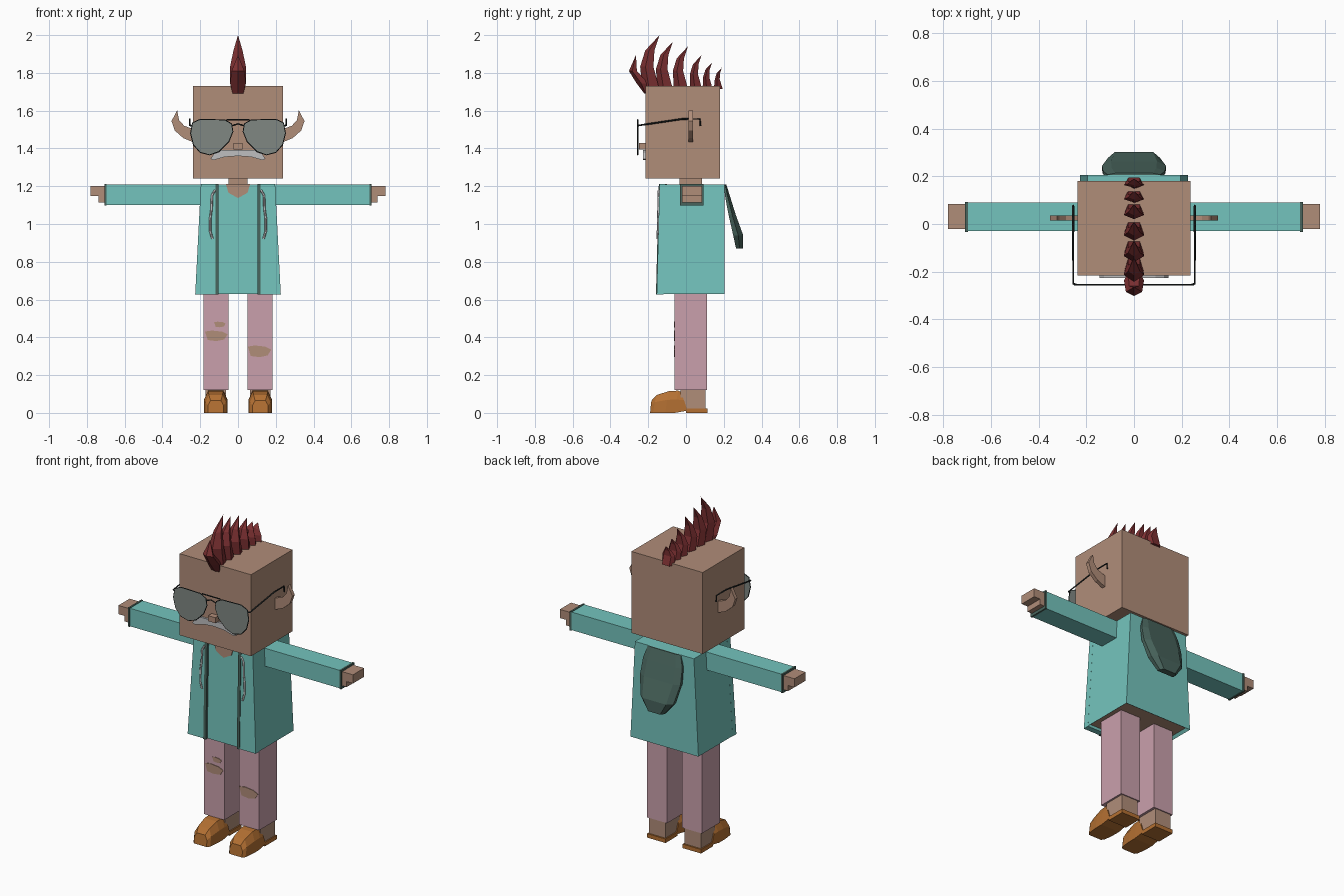
import bpy
import bmesh

cube = bpy.data.objects.get("Cube")
if cube:
    bpy.data.objects.remove(cube, do_unlink=True)


def material(name, r, g, b):
    m = bpy.data.materials.new(name)
    m.use_nodes = True
    m.diffuse_color = (r, g, b, 1)
    m.node_tree.nodes["Principled BSDF"].inputs["Base Color"].default_value = (r, g, b, 1)
    return m


SKIN = material("skin", 0.434, 0.266, 0.191)
TEAL = material("teal_cloth", 0.174, 0.552, 0.508)
DARK = material("dark_green_trim", 0.065, 0.127, 0.107)
PINK = material("pink_cloth", 0.591, 0.352, 0.413)
LEATHER = material("orange_leather", 0.456, 0.162, 0.032)
HAIR = material("dark_red_hair", 0.205, 0.03, 0.032)
LENS = material("grey_lens", 0.216, 0.245, 0.225)
METAL = material("black_metal", 0.015, 0.02, 0.02)
PALE = material("pale_grey", 0.52, 0.52, 0.53)


def loft(name, rings, mat, finish=None):
    """Skin a row of matching rings and cap both ends."""
    bm = bmesh.new()
    loops = [[bm.verts.new(p) for p in ring] for ring in rings]
    for a, b in zip(loops, loops[1:]):
        for i in range(len(a)):
            j = (i + 1) % len(a)
            bm.faces.new((a[i], a[j], b[j], b[i]))
    bm.faces.new(loops[0])
    bm.faces.new(loops[-1])
    bmesh.ops.remove_doubles(bm, verts=bm.verts, dist=0.0005)
    bmesh.ops.recalc_face_normals(bm, faces=bm.faces)
    me = bpy.data.meshes.new(name)
    me.materials.append(mat)
    if finish:
        finish(bm, me)
    bm.to_mesh(me)
    bm.free()
    ob = bpy.data.objects.new(name, me)
    bpy.context.collection.objects.link(ob)
    return ob


def rect(x0, x1, y0, y1, z):
    return [(x0, y0, z), (x1, y0, z), (x1, y1, z), (x0, y1, z)]


def box(name, x, y, z, mat):
    return loft(name, [rect(*x, *y, z[0]), rect(*x, *y, z[1])], mat)


def plate(name, outline, y0, y1, mat):
    """Front-facing outline in x and z, given depth along y."""
    return loft(name, [[(x, y, z) for x, z in outline] for y in (y0, y1)], mat)


def wire(name, points, radius, mat, closed=False):
    cu = bpy.data.curves.new(name, "CURVE")
    cu.dimensions = "3D"
    cu.bevel_depth = radius
    cu.bevel_resolution = 0
    sp = cu.splines.new("POLY")
    sp.points.add(len(points) - 1)
    for p, co in zip(sp.points, points):
        p.co = (*co, 1)
    sp.use_cyclic_u = closed
    cu.use_fill_caps = True
    cu.materials.append(mat)
    ob = bpy.data.objects.new(name, cu)
    bpy.context.collection.objects.link(ob)
    return ob


# Head, nose, neck
box("head", (-0.237, 0.237), (-0.215, 0.18), (1.24, 1.73), SKIN)
box("nose", (-0.024, 0.024), (-0.25, -0.21), (1.395, 1.428), SKIN)
box("neck", (-0.05, 0.05), (-0.035, 0.085), (1.18, 1.25), SKIN)
half = [(0, 1.392), (0.09, 1.392), (0.125, 1.375), (0.145, 1.345), (0.13, 1.338), (0.07, 1.355), (0, 1.36)]
plate("moustache", half + [(-x, z) for x, z in half[-2:0:-1]], -0.227, -0.21, PALE)


# Jacket body, hollowed at the hem with the torso showing inside
def hollow_hem(bm, me):
    me.materials.append(SKIN)
    hem = min(bm.faces, key=lambda f: f.calc_center_median().z)
    bmesh.ops.inset_region(bm, faces=[hem], thickness=0.02)
    for v in hem.verts:
        v.co.z += 0.015
    hem.material_index = 1


loft("jacket_body", [rect(-0.226, 0.226, -0.145, 0.205, 0.63),
                     rect(-0.196, 0.196, -0.13, 0.205, 1.21)], TEAL, hollow_hem)
plate("neckline", [(-0.065, 1.212), (0.065, 1.212), (0.05, 1.165), (0, 1.137), (-0.05, 1.165)],
      -0.137, -0.1, SKIN)

# Hood hanging behind the back
hood = []
for z, y_in, y_out, w in ((1.21, 0.2, 0.213, 0.11), (1.14, 0.208, 0.235, 0.13), (1.05, 0.225, 0.263, 0.134),
                          (0.94, 0.25, 0.303, 0.11), (0.87, 0.265, 0.303, 0.055)):
    y_mid = y_in * 0.5 + y_out * 0.5
    right = [(w, y_in), (w, y_mid), (w * 0.72, y_out)]
    hood.append([(x, y, z) for x, y in right + [(-x, y) for x, y in reversed(right)]])
loft("hood", hood, DARK)

# Mirrored parts
for s, side in ((1, "left"), (-1, "right")):
    def sx(*xs):
        return tuple(s * x for x in xs)

    # Jacket front panels, zip edges and drawstrings
    loft(side + "_front_panel", [rect(*sx(0.11, 0.2265), -0.155, -0.12, 0.628),
                                 rect(*sx(0.11, 0.1965), -0.14, -0.11, 1.211)], TEAL)
    loft(side + "_zip_edge", [rect(*sx(0.103, 0.12), -0.159, -0.135, 0.627),
                              rect(*sx(0.103, 0.12), -0.144, -0.12, 1.212)], DARK)
    wire(side + "_drawstring", [(s * x, -0.143 - (1.2 - z) * 0.025, z) for x, z in
                                ((0.122, 1.18), (0.138, 1.15), (0.14, 1.08), (0.147, 1.03), (0.147, 0.96), (0.135, 0.922))],
         0.006, PALE)

    # Sleeve, cuff and hand
    box(side + "_sleeve", sx(0.15, 0.7), (-0.03, 0.09), (1.1, 1.208), TEAL)
    box(side + "_cuff", sx(0.697, 0.708), (-0.033, 0.093), (1.097, 1.211), DARK)
    plate(side + "_hand", [(s * x, z) for x, z in
                           ((0.69, 1.2), (0.78, 1.2), (0.78, 1.148), (0.738, 1.148), (0.738, 1.115), (0.69, 1.115))],
          -0.022, 0.084, SKIN)

    # Trouser leg and ankle
    box(side + "_leg", sx(0.049, 0.183), (-0.06, 0.11), (0.12, 0.66), PINK)
    box(side + "_ankle", sx(0.064, 0.172), (-0.03, 0.104), (0.02, 0.13), SKIN)

    # Shoe: rows of sole y, top y, half width, height
    rings = []
    for y_low, y_top, w, h in ((-0.19, -0.183, 0.042, 0.065), (-0.175, -0.155, 0.055, 0.095),
                               (-0.11, -0.09, 0.062, 0.115), (-0.06, -0.04, 0.062, 0.118), (0.008, -0.03, 0.06, 0.112)):
        low = 0.012 * (y_low > 0)
        ring = [(w, y_low, low), (w, y_low * 0.5 + y_top * 0.5, h * 0.6), (w * 0.65, y_top, h)]
        ring += [(-x, y, z) for x, y, z in reversed(ring)]
        rings.append([(s * 0.118 + x, y, z) for x, y, z in ring])
    loft(side + "_shoe", rings, LEATHER)
    box(side + "_heel", sx(0.057, 0.179), (0, 0.113), (0, 0.024), LEATHER)

    # Pointed ear
    plate(side + "_ear", [(s * x, z) for x, z in
                          ((0.23, 1.43), (0.29, 1.455), (0.335, 1.495), (0.352, 1.545), (0.322, 1.602),
                           (0.312, 1.55), (0.285, 1.52), (0.23, 1.5))], 0.014, 0.036, SKIN)

    # Glasses: lens, rim and temple arm
    lens = [(s * x, z) for x, z in
            ((0.25, 1.48), (0.24, 1.535), (0.2, 1.553), (0.07, 1.55), (0.035, 1.53), (0.028, 1.49),
             (0.05, 1.435), (0.1, 1.385), (0.15, 1.367), (0.2, 1.38), (0.235, 1.42))]
    plate(side + "_lens", lens, -0.257, -0.253, LENS)
    wire(side + "_lens_rim", [(x, -0.255, z) for x, z in lens], 0.0035, METAL, True)
    wire(side + "_temple_arm", [(s * 0.243, -0.255, 1.52), (s * 0.255, -0.25, 1.522), (s * 0.255, -0.02, 1.556),
                                (s * 0.255, 0.073, 1.556), (s * 0.255, 0.077, 1.52)], 0.0045, METAL)

wire("glasses_top_bridge", [(-0.06, -0.255, 1.552), (0.06, -0.255, 1.552)], 0.004, METAL)
wire("glasses_low_bridge", [(-0.034, -0.255, 1.52), (0, -0.255, 1.53), (0.034, -0.255, 1.52)], 0.004, METAL)


# Torn patches on the trouser legs
def rip(name, x, z, w, h):
    plate(name, [(x - w, z + h * 0.8), (x - w * 0.4, z + h), (x + w * 0.5, z + h * 0.8), (x + w, z + h * 0.3),
                 (x + w * 0.7, z - h * 0.7), (x, z - h), (x - w * 0.75, z - h * 0.8)], -0.0635, -0.058, SKIN)


rip("right_knee_rip", -0.115, 0.408, 0.06, 0.028)
rip("right_thigh_rip", -0.096, 0.468, 0.03, 0.015)
rip("left_knee_rip", 0.114, 0.326, 0.062, 0.031)


# Mohawk of back-swept spikes: rows of z, front y, back y, half width
def spike(name, rows):
    loft(name, [[(0, f, z), (w, f + (b - f) * 0.4, z), (w * 0.6, b, z),
                 (-w * 0.6, b, z), (-w, f + (b - f) * 0.4, z)] for z, f, b, w in rows], HAIR)


spike("hair_spike_front", [(1.69, -0.22, -0.205, 0.028), (1.745, -0.262, -0.2, 0.042),
                           (1.81, -0.302, -0.26, 0.034), (1.895, -0.265, -0.265, 0)])
tips = ((-0.14, 2.0), (-0.07, 1.965), (0.01, 1.94), (0.083, 1.895), (0.138, 1.855), (0.19, 1.828))
for n, (y, top) in enumerate(tips):
    h = top - 1.73
    start = y - 0.28 * h - 0.015
    spike("hair_spike_%d" % (n + 1), [
        (1.715, start, start + 0.25 * h + 0.022, 0.04),
        (1.73 + 0.38 * h, y - 0.38 * h, y - 0.12 * h, 0.042),
        (1.73 + 0.7 * h, y - 0.28 * h, y - 0.1 * h, 0.024),
        (top, y, y, 0)])

# Turn wires into plain meshes
bpy.ops.object.select_all(action="DESELECT")
wires = [o for o in bpy.context.scene.objects if o.type == "CURVE"]
for o in wires:
    o.select_set(True)
bpy.context.view_layer.objects.active = wires[0]
bpy.ops.object.convert(target="MESH")
